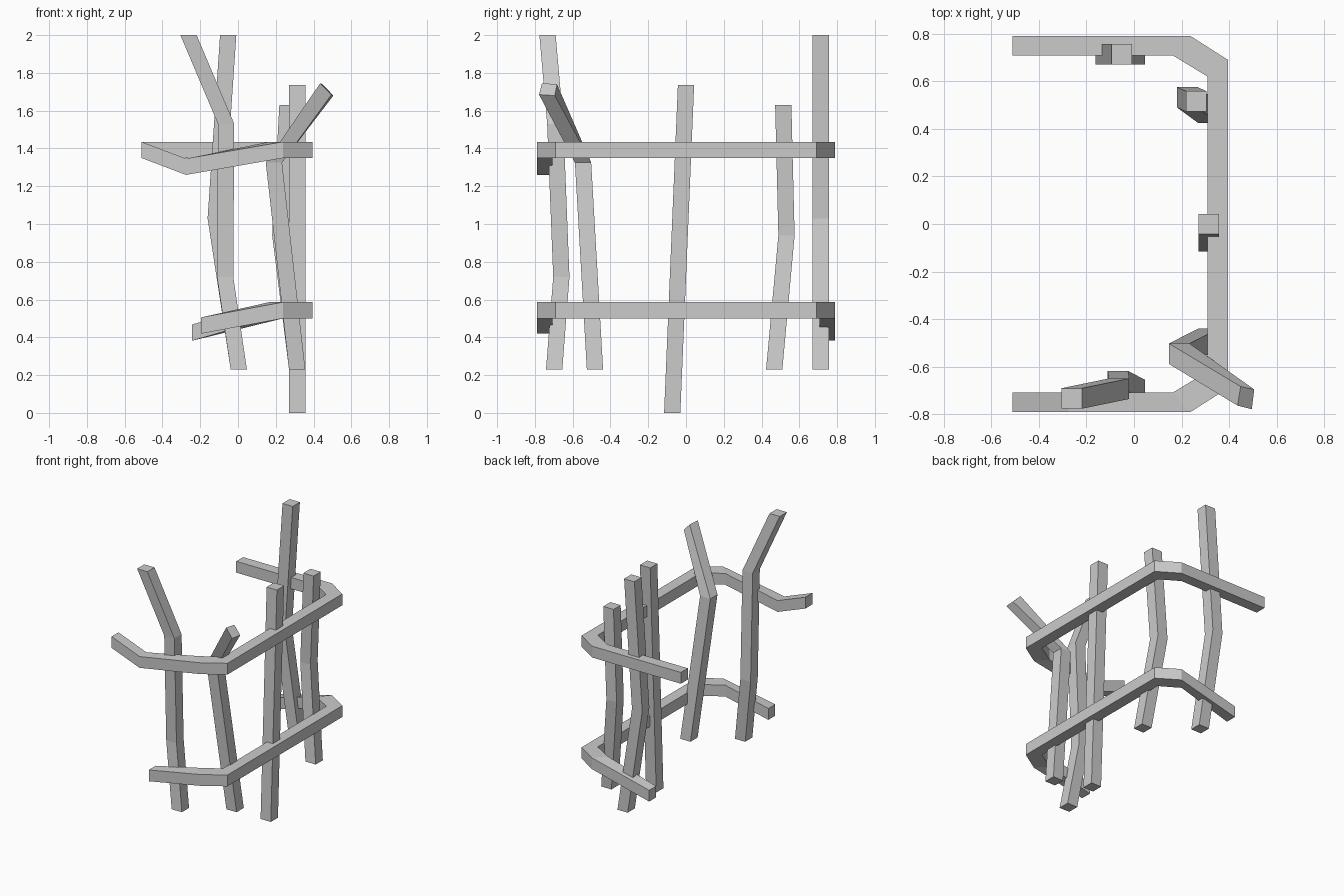
import bpy, bmesh

if "Cube" in bpy.data.objects:
    bpy.data.objects.remove(bpy.data.objects["Cube"])


def loft(name, rings):
    """Bridge a chain of four-cornered rings into a closed, flat-faced beam."""
    bm = bmesh.new()
    loops = [[bm.verts.new(p) for p in ring] for ring in rings]
    for a, b in zip(loops, loops[1:]):
        for i in range(4):
            j = (i + 1) % 4
            bm.faces.new((a[i], a[j], b[j], b[i]))
    bm.faces.new(loops[0][::-1])
    bm.faces.new(loops[-1])
    bmesh.ops.recalc_face_normals(bm, faces=bm.faces)
    mesh = bpy.data.meshes.new(name)
    bm.to_mesh(mesh)
    bm.free()
    obj = bpy.data.objects.new(name, mesh)
    bpy.context.collection.objects.link(obj)
    return obj


def square(x, y, z, h=0.043):
    return [(x - h, y - h, z), (x + h, y - h, z), (x + h, y + h, z), (x - h, y + h, z)]


def post(name, points, cap=None):
    rings = [square(*p) for p in points]
    if cap:
        rings.append(cap)
    return loft(name, rings)


def rail(name, z, back, front, t=0.086):
    """U-shaped rail; back and front list the (x, z) points of the free arms."""
    def ring(outer, inner, zb):
        return [(*outer, zb), (*inner, zb), (*inner, zb + t), (*outer, zb + t)]

    def arm(points, s):
        r = [ring((x, 0.79 * s), (x, 0.707 * s), zb) for x, zb in points]
        r.append(ring((0.237, 0.79 * s), (0.165, 0.707 * s), z))
        r.append(ring((0.394, 0.69 * s), (0.308, 0.62 * s), z))
        return r

    return loft(name, arm(back, 1) + arm(front, -1)[::-1])


# Bent rails
rail("upper_rail", 1.349, [(-0.51, 1.349)], [(-0.51, 1.349), (-0.275, 1.26)])
rail("lower_rail", 0.50, [(-0.243, 0.382)], [(-0.197, 0.419)])

# Crooked posts
post("back_post", [(0.004, 0.713, 0.23), (-0.118, 0.713, 1.03), (-0.052, 0.713, 2.0)])
post("back_corner_post", [(0.313, 0.467, 0.23), (0.224, 0.532, 0.94), (0.262, 0.515, 1.63)])
post("middle_post", [(0.314, -0.073, 0.0), (0.314, 0.0, 1.735)])
post("front_post", [(0.004, -0.698, 0.23), (-0.068, -0.66, 0.72),
                    (-0.063, -0.692, 1.53), (-0.262, -0.733, 2.0)])
# Front corner post with its top snapped outward
post("front_corner_post", [(0.313, -0.482, 0.23), (0.19, -0.545, 1.325)],
     cap=[(0.435, -0.763, 1.745), (0.495, -0.778, 1.685),
          (0.505, -0.695, 1.68), (0.448, -0.683, 1.74)])
